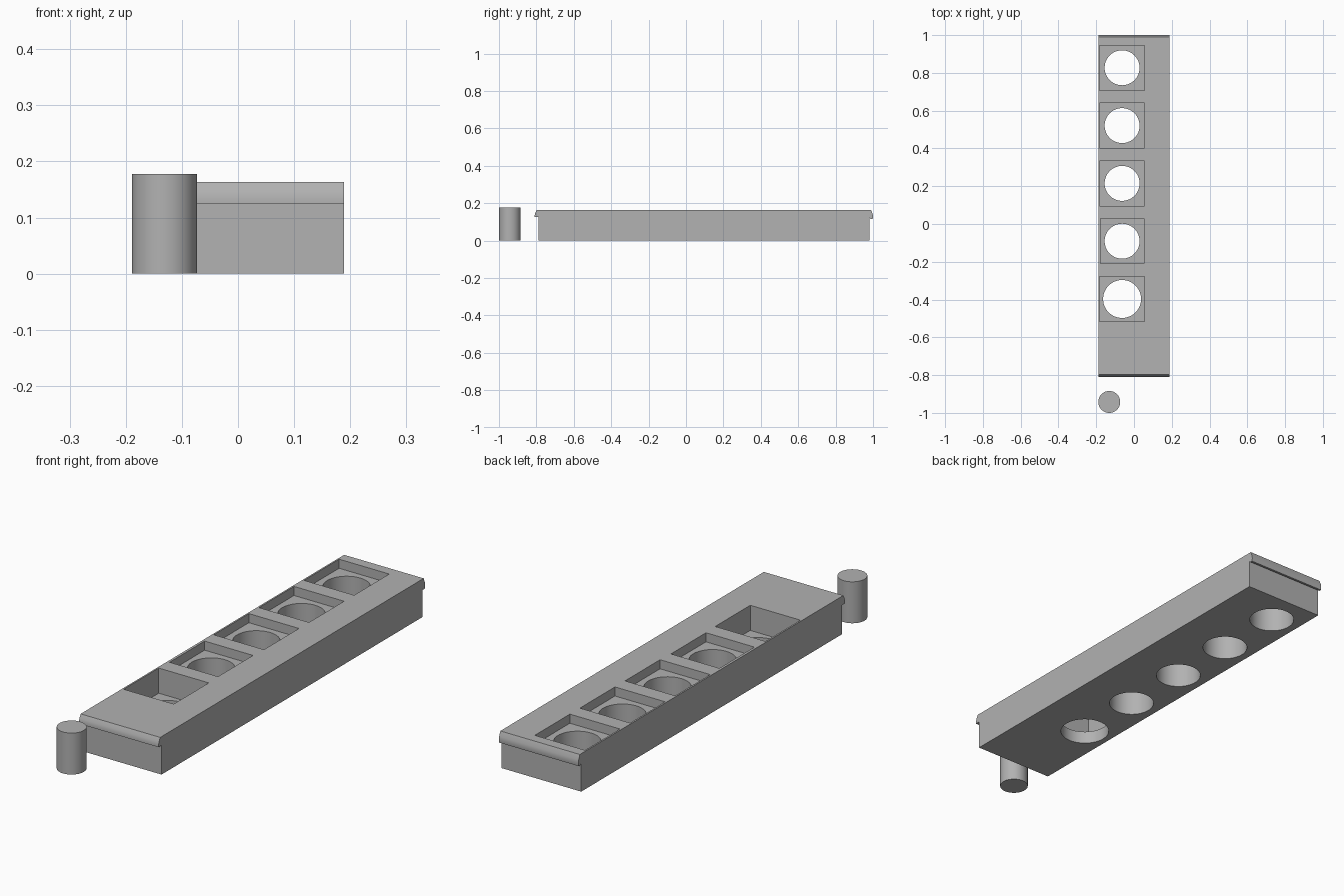
import bpy, bmesh, math

if "Cube" in bpy.data.objects:
    bpy.data.objects.remove(bpy.data.objects["Cube"])

grey = bpy.data.materials.new("plain grey")
grey.diffuse_color = (0.445, 0.445, 0.445, 1)
grey.use_nodes = True
grey.node_tree.nodes["Principled BSDF"].inputs["Base Color"].default_value = grey.diffuse_color


def cylinder(name, x, y, r, z0, z1):
    bpy.ops.mesh.primitive_cylinder_add(vertices=64, radius=r, depth=z1 - z0,
                                        location=(x, y, (z0 + z1) / 2))
    ob = bpy.context.object
    ob.name = name
    return ob


def box(name, x0, x1, y0, y1, z0, z1):
    bpy.ops.mesh.primitive_cube_add(size=1, location=((x0 + x1) / 2, (y0 + y1) / 2, (z0 + z1) / 2))
    ob = bpy.context.object
    ob.name = name
    ob.scale = (x1 - x0, y1 - y0, z1 - z0)
    return ob


def cut(target, cutter):
    mod = target.modifiers.new("cut", 'BOOLEAN')
    mod.operation = 'DIFFERENCE'
    mod.solver = 'EXACT'
    mod.object = cutter
    bpy.context.view_layer.update()
    with bpy.context.temp_override(object=target, active_object=target):
        bpy.ops.object.modifier_apply(modifier=mod.name)
    bpy.data.objects.remove(cutter, do_unlink=True)


def finish(ob):
    ob.data.materials.clear()
    ob.data.materials.append(grey)
    bpy.ops.object.select_all(action='DESELECT')
    ob.select_set(True)
    bpy.context.view_layer.objects.active = ob
    bpy.ops.object.shade_smooth_by_angle(angle=math.radians(30))


# Tray block: side profile (y, z) with a rounded hooked lip at each end
W, TOP = 0.189, 0.163
profile = [(-0.789, 0), (0.981, 0),
           (0.981, 0.122), (0.988, 0.116), (0.998, 0.116), (1.0, 0.128), (0.998, 0.143), (0.99, TOP),
           (-0.798, TOP), (-0.806, 0.147), (-0.809, 0.135), (-0.809, 0.125), (-0.789, 0.125)]
bm = bmesh.new()
face = bm.faces.new([bm.verts.new((-W, y, z)) for y, z in profile])
ext = bmesh.ops.extrude_face_region(bm, geom=[face])
bmesh.ops.translate(bm, vec=(2 * W, 0, 0),
                    verts=[v for v in ext["geom"] if isinstance(v, bmesh.types.BMVert)])
bmesh.ops.recalc_face_normals(bm, faces=bm.faces)
mesh = bpy.data.meshes.new("tray_block")
bm.to_mesh(mesh)
bm.free()
tray = bpy.data.objects.new("tray_block", mesh)
bpy.context.collection.objects.link(tray)

# Square pockets with through holes; the front pocket is deeper and its hole wider
HX = -0.063
for i in range(5):
    y = 0.827 - 0.306 * i
    deep = i == 4
    half = 0.115 if i == 3 else 0.119
    floor = 0.055 if deep else 0.124
    cut(tray, box("pocket_cutter", HX - half, HX + half, y - 0.119, y + 0.119, floor, 0.3))
    cut(tray, cylinder("hole_cutter", HX, y, 0.1005 if deep else 0.0925, -0.1, 0.35))
finish(tray)

# Loose round peg standing in front of the tray
finish(cylinder("peg", -0.131, -0.942, 0.058, 0, 0.178))
